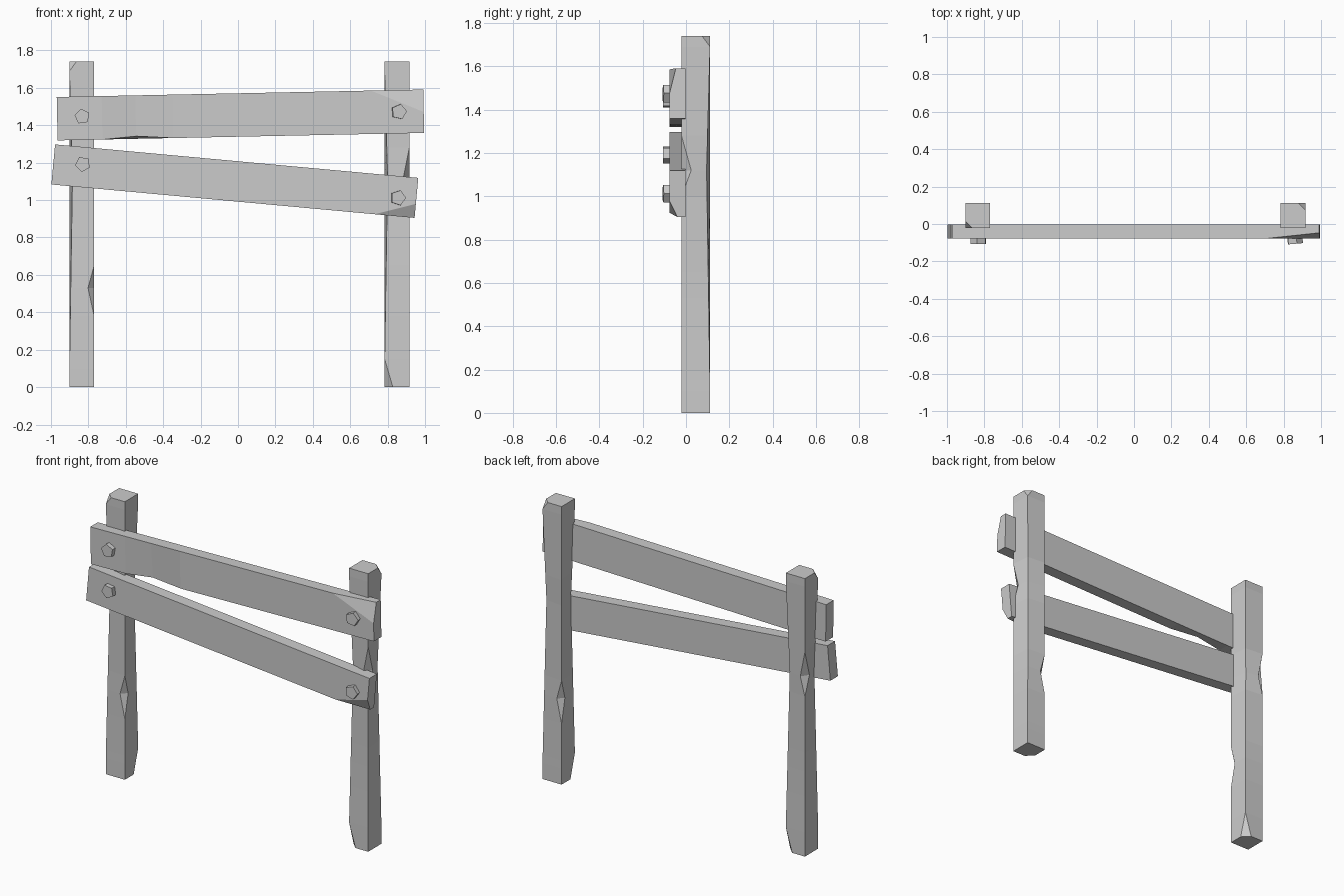
import bpy, bmesh, math
from mathutils import Matrix, Vector

if "Cube" in bpy.data.objects:
    bpy.data.objects.remove(bpy.data.objects["Cube"])

CORNERS = [(-1, -1), (1, -1), (1, 1), (-1, 1)]


def sample(keys, t):
    """Linear interpolation of (t, cut_u, cut_v, inset) keys."""
    if not keys or t <= keys[0][0]:
        return keys[0][1:] if keys else (0, 0, 0)
    for a, b in zip(keys, keys[1:]):
        if t <= b[0]:
            f = (t - a[0]) / (b[0] - a[0])
            return [p + (q - p) * f for p, q in zip(a[1:], b[1:])]
    return keys[-1][1:]


def beam(name, hu, hv, t0, t1, wear, matrix):
    """Square beam along local z; wear maps a corner to its chips and dents."""
    bm = bmesh.new()
    levels = sorted({t0, t1} | {k[0] for keys in wear.values() for k in keys})
    rings = []
    for t in levels:
        ring = []
        for su, sv in CORNERS:
            cu, cv, m = sample(wear.get((su, sv), []), t)
            a = (su * (hu - m - cu), sv * (hv - m), t)
            b = (su * (hu - m), sv * (hv - m - cv), t)
            if cu + cv < 1e-5:
                va = bm.verts.new(a)
                ring += [va, va]
            else:
                ring += [bm.verts.new(p) for p in ((b, a) if su * sv > 0 else (a, b))]
        rings.append(ring)
    for lo, hi in zip(rings, rings[1:]):
        for i in range(8):
            j = (i + 1) % 8
            f = list(dict.fromkeys([lo[i], lo[j], hi[j], hi[i]]))
            if len(f) > 2:
                bm.faces.new(f)
    bm.faces.new(list(dict.fromkeys(reversed(rings[0]))))
    bm.faces.new(list(dict.fromkeys(rings[-1])))
    return finish(name, bm, matrix)


def finish(name, bm, matrix):
    bmesh.ops.transform(bm, matrix=matrix, verts=bm.verts)
    bmesh.ops.recalc_face_normals(bm, faces=bm.faces)
    me = bpy.data.meshes.new(name)
    bm.to_mesh(me)
    bm.free()
    ob = bpy.data.objects.new(name, me)
    bpy.context.collection.objects.link(ob)
    return ob


# Posts: the right one is the left one turned half round
post_wear = {
    (-1, -1): [(0.1, 0, 0, 0), (1.12, 0, 0, .016), (1.69, 0, 0, 0), (1.74, .037, .037, 0)],
    (1, 1): [(0, .044, .044, 0), (0.15, 0, 0, 0), (1.12, 0, 0, .016), (1.69, 0, 0, 0)],
    (1, -1): [(0.38, 0, 0, 0), (0.53, .033, .033, 0), (0.65, 0, 0, 0)],
    (-1, 1): [(1.0, 0, 0, 0), (1.12, .032, .045, 0), (1.28, 0, 0, 0)],
}
for name, x, turn in (("left_post", -.835, 0), ("right_post", .85, math.pi)):
    beam(name, .066, .066, 0, 1.74, post_wear,
         Matrix.Translation((x, .045, 0)) @ Matrix.Rotation(turn, 4, 'Z'))

# Planks: local u -> y, v -> z, length -> x, tilted in the front plane
swap = Matrix(((0, 0, 1, 0), (1, 0, 0, 0), (0, 1, 0, 0), (0, 0, 0, 1)))
upper_wear = {
    (-1, -1): [(-.74, 0, 0, 0), (-.56, 0, 0, .014), (-.36, 0, 0, 0)],
    (-1, 1): [(.70, 0, 0, 0), (.98, .03, .12, 0)],
}
lower_wear = {(-1, -1): [(.76, 0, 0, 0), (.975, .037, .075, 0)]}
for name, cx, cz, length, height, slope, wear in (
        ("upper_plank", .013, 1.455, 1.96, .232, .0204, upper_wear),
        ("lower_plank", -.017, 1.101, 1.95, .215, -.0918, lower_wear)):
    beam(name, .037, height / 2, -length / 2, length / 2, wear,
         Matrix.Translation((cx, -.04, cz)) @ Matrix.Rotation(-slope, 4, 'Y') @ swap)

# Five-sided bolt heads; the right ones follow the chipped plank ends
for i, (x, z, spin, yaw) in enumerate((
        (-.833, 1.447, 170, 0), (.86, 1.472, 5, 5),
        (-.83, 1.192, 190, 0), (.855, 1.012, 0, 5))):
    bm = bmesh.new()
    bmesh.ops.create_cone(bm, cap_ends=True, segments=5, radius1=.042, radius2=.042, depth=.04)
    # first put one corner on local +x, then spin it in the front plane
    v = bm.verts[:][0].co
    base = Matrix.Rotation(-math.atan2(v.y, v.x), 4, 'Z')
    m = (Matrix.Translation((x, -.086, z)) @ Matrix.Rotation(math.radians(yaw), 4, 'Z')
         @ Matrix.Rotation(math.radians(90), 4, 'X')
         @ Matrix.Rotation(math.radians(spin), 4, 'Z') @ base)
    finish(f"bolt_{i + 1}", bm, m)
